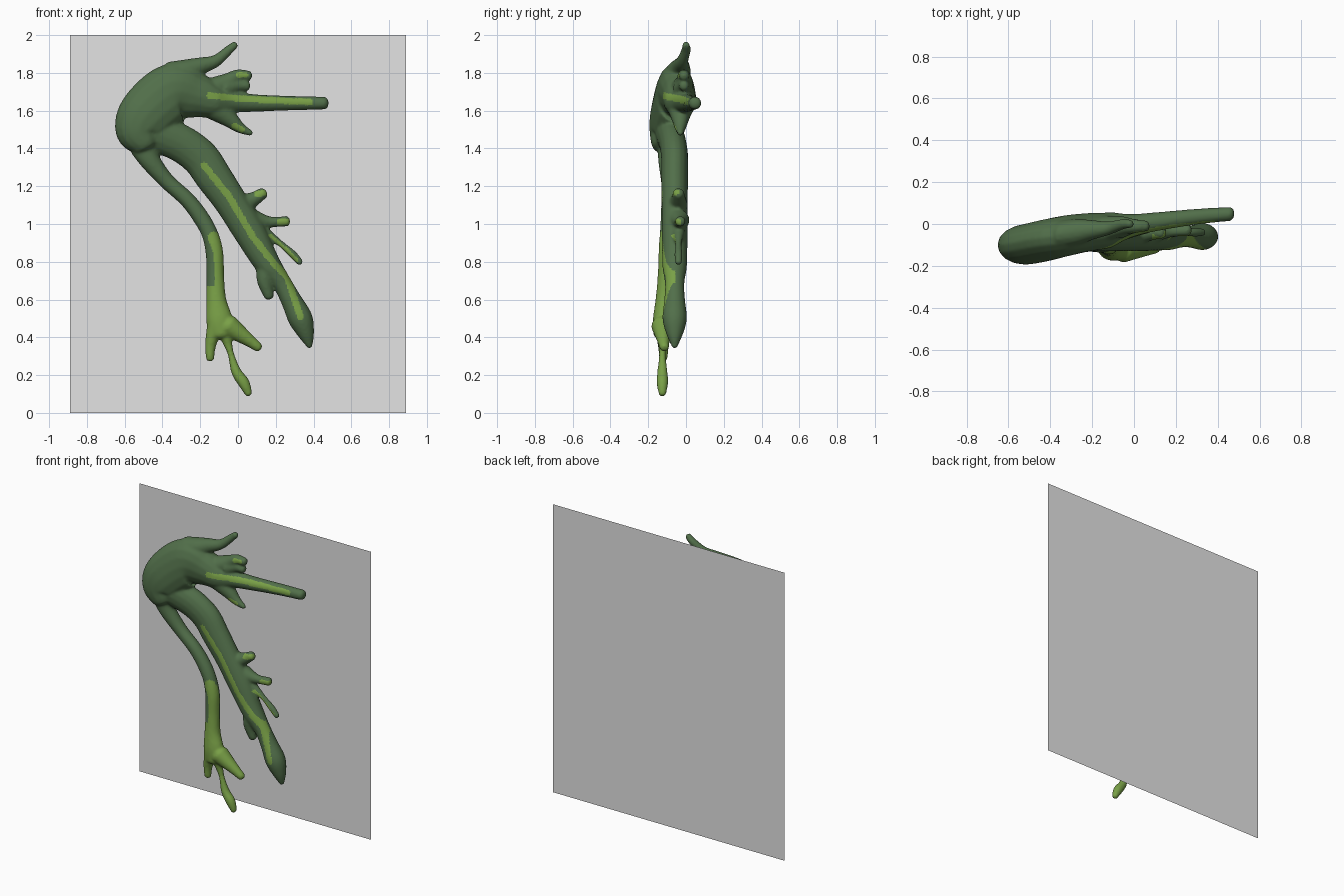
import bpy, bmesh, math
from mathutils import Vector


def material(name, rgb):
    m = bpy.data.materials.new(name)
    m.diffuse_color = (*rgb, 1)
    return m


dark = material("dark green", (0.083, 0.158, 0.068))
light = material("light green", (0.190, 0.350, 0.062))
grey = material("panel grey", (0.77, 0.77, 0.77))

bm = bmesh.new()


def spline(p, t):
    # Catmull-Rom through the control points
    i = min(int(t), len(p) - 2)
    f = t - i
    a, b, c, d = p[max(i - 1, 0)], p[i], p[i + 1], p[min(i + 2, len(p) - 1)]
    return [0.5 * (2 * q + (r - o) * f + (2 * o - 5 * q + 4 * r - s) * f * f
                   + (3 * q - o - 3 * r + s) * f ** 3) for o, q, r, s in zip(a, b, c, d)]


def limb(points, depth=0.065, sides=16, steps=6):
    """Closed tube through (x, y, z, radius); thickness along y is capped by depth."""
    n = (len(points) - 1) * steps
    samples = [spline(points, k / steps) for k in range(n + 1)]
    cen = [Vector(s[:3]) for s in samples]
    rad = [max(s[3], 0.008) for s in samples]
    tan = [(cen[min(k + 1, n)] - cen[max(k - 1, 0)]).normalized() for k in range(n + 1)]
    rings = list(zip(cen, rad, tan))
    for ang in (0.5, 1.0, 1.35):  # rounded ends
        rings.append((cen[n] + tan[n] * math.sin(ang) * rad[n] * 0.6, rad[n] * math.cos(ang), tan[n]))
        rings.insert(0, (cen[0] - tan[0] * math.sin(ang) * rad[0] * 0.6, rad[0] * math.cos(ang), tan[0]))
    loops = []
    for c, r, t in rings:
        side = Vector((-t.z, 0, t.x)).normalized()
        d = min(r, depth + 0.2 * max(r - depth, 0))
        loops.append([bm.verts.new(c + side * r * math.cos(2 * math.pi * j / sides)
                                   + Vector((0, 1, 0)) * d * math.sin(2 * math.pi * j / sides))
                      for j in range(sides)])
    for a, b in zip(loops, loops[1:]):
        for j in range(sides):
            k = (j + 1) % sides
            bm.faces.new((a[j], a[k], b[k], b[j]))
    bm.faces.new(loops[0][::-1])
    bm.faces.new(loops[-1])


# Rounded body and upper arm
limb([(-.495, -.10, 1.43, .088), (-.525, -.10, 1.50, .128), (-.475, -.09, 1.585, .155),
      (-.34, -.06, 1.695, .158), (-.22, -.04, 1.68, .122), (-.12, -.03, 1.65, .09), (-.02, -.01, 1.645, .058),
      (.10, .01, 1.64, .046), (.30, .035, 1.64, .038), (.46, .048, 1.64, .034)], 0.085)
# Upper arm fingers
limb([(-.34, -.05, 1.78, .085), (-.21, -.03, 1.832, .05), (-.12, -.02, 1.862, .033),
      (-.05, 0, 1.92, .025), (-.015, 0, 1.95, .02)])
limb([(-.16, -.03, 1.70, .07), (-.06, -.01, 1.75, .048), (.0, -.01, 1.785, .034), (.06, -.01, 1.785, .026)])
limb([(-.06, -.02, 1.72, .05), (.0, -.01, 1.735, .035), (.05, -.01, 1.73, .026)])
limb([(-.14, -.03, 1.63, .075), (-.05, -.03, 1.56, .048), (.01, -.03, 1.51, .03), (.07, -.03, 1.48, .015)])
# Middle leg
limb([(-.43, -.09, 1.48, .10), (-.30, -.07, 1.425, .10), (-.20, -.06, 1.35, .10), (-.13, -.06, 1.25, .097),
      (-.04, -.06, 1.12, .088), (.06, -.06, .96, .085), (.15, -.06, .80, .07), (.23, -.06, .69, .052),
      (.28, -.06, .60, .055), (.33, -.06, .50, .065), (.36, -.06, .42, .045), (.38, -.06, .35, .015)])
# Middle leg knobs
limb([(.01, -.05, 1.10, .06), (.08, -.04, 1.13, .04), (.135, -.04, 1.165, .03)])
limb([(.08, -.04, 1.02, .06), (.17, -.035, 1.01, .03), (.26, -.03, 1.015, .028)])
limb([(.13, -.04, .96, .035), (.22, -.04, .90, .018), (.29, -.04, .84, .021), (.33, -.04, .795, .018)])
limb([(.15, -.06, .78, .055), (.142, -.07, .70, .042), (.165, -.07, .615, .026)])
# Thin leg and foot
limb([(-.50, -.10, 1.40, .07), (-.465, -.10, 1.335, .055), (-.38, -.09, 1.23, .043), (-.27, -.09, 1.13, .042),
      (-.20, -.09, 1.04, .044), (-.15, -.095, .95, .044), (-.125, -.10, .85, .047), (-.12, -.105, .72, .047),
      (-.115, -.115, .60, .053), (-.10, -.125, .50, .07), (-.09, -.125, .43, .066)], 0.045)
# Toes
limb([(-.12, -.125, .46, .045), (-.145, -.12, .36, .03), (-.148, -.12, .285, .022)])
limb([(-.05, -.125, .46, .06), (.05, -.12, .39, .036), (.11, -.115, .345, .025)])
limb([(-.07, -.125, .42, .035), (-.04, -.125, .32, .018), (-.01, -.125, .22, .027),
      (.03, -.125, .16, .031), (.057, -.125, .10, .02)])

bmesh.ops.recalc_face_normals(bm, faces=bm.faces)
mesh = bpy.data.meshes.new("creature")
bm.to_mesh(mesh)
bm.free()
body = bpy.data.objects.new("creature", mesh)
bpy.context.collection.objects.link(body)
bpy.context.view_layer.objects.active = body
body.select_set(True)

# Fuse all limbs into one smooth skin
rm = body.modifiers.new("fuse", 'REMESH')
rm.mode = 'VOXEL'
rm.voxel_size = 0.0075
sm = body.modifiers.new("soften", 'SMOOTH')
sm.factor = 0.5
sm.iterations = 9
for name in ("fuse", "soften"):
    bpy.ops.object.modifier_apply(modifier=name)
bpy.ops.object.shade_smooth()

# Light stripes on the front: (half width, path in x, z)
stripes = [
    (.017, [(-.15, 1.68), (0, 1.665), (.38, 1.645)]),
    (.018, [(-.18, 1.31), (-.05, 1.15), (.08, .93), (.20, .78), (.26, .72), (.30, .60), (.33, .51)]),
    (.030, [(-.13, .93), (-.10, .85), (-.09, .66)]),
    (.016, [(.10, 1.16), (.14, 1.165)]),
    (.016, [(.22, 1.01), (.27, 1.01)]),
    (.009, [(.17, .94), (.25, .87), (.31, .81)]),
    (.014, [(.0, 1.79), (.04, 1.79)]),
    (.015, [(-.02, 1.52), (.02, 1.50)]),
]


def near(p, path, width):
    for a, b in zip(path, path[1:]):
        a, b = Vector(a), Vector(b)
        t = max(0, min(1, (p - a).dot(b - a) / (b - a).length_squared))
        if (p - a.lerp(b, t)).length < width:
            return True
    return False


me = body.data
me.materials.clear()
me.materials.append(dark)
me.materials.append(light)
for f in me.polygons:
    c = f.center
    p = Vector((c.x, c.z))
    foot = (c.z < 0.67 and c.x < 0.08) or (c.z < 0.46 and c.x < 0.2)
    stripe = f.normal.y < 0.1 and any(near(p, path, w) for w, path in stripes)
    f.material_index = 1 if foot or stripe else 0

# Flat backing panel
pm = bpy.data.meshes.new("backing_panel")
pm.from_pydata([(-.89, .19, 0), (.89, .19, 0), (.89, .19, 2), (-.89, .19, 2)], [], [(0, 1, 2, 3)])
pm.materials.append(grey)
panel = bpy.data.objects.new("backing_panel", pm)
bpy.context.collection.objects.link(panel)
